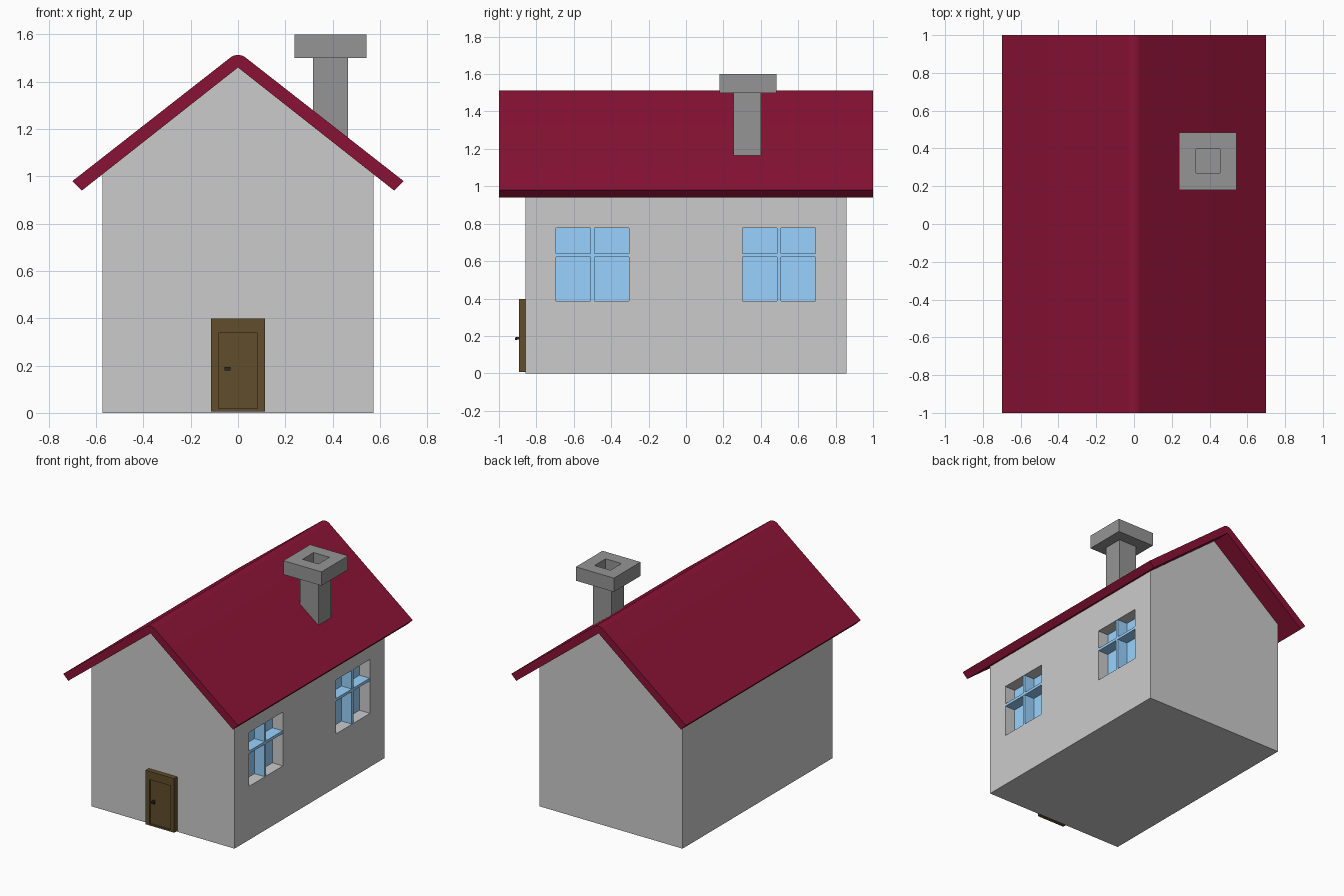
import bpy, bmesh, math

if "Cube" in bpy.data.objects:
    bpy.data.objects.remove(bpy.data.objects["Cube"])


def material(name, rgb):
    m = bpy.data.materials.new(name)
    m.diffuse_color = (*rgb, 1)
    m.use_nodes = True
    m.node_tree.nodes["Principled BSDF"].inputs["Base Color"].default_value = m.diffuse_color
    return m


RED = material("roof_red", (0.25, 0.006, 0.035))
BLUE = material("window_blue", (0.32, 0.65, 1.0))
BROWN = material("door_brown", (0.12, 0.075, 0.025))
BLACK = material("handle_dark", (0.03, 0.02, 0.015))
STONE = material("chimney_grey", (0.3, 0.3, 0.3))


def finish(name, bm, mat=None):
    bmesh.ops.recalc_face_normals(bm, faces=bm.faces)
    me = bpy.data.meshes.new(name)
    bm.to_mesh(me)
    bm.free()
    ob = bpy.data.objects.new(name, me)
    bpy.context.collection.objects.link(ob)
    if mat:
        me.materials.append(mat)
    return ob


def box(name, x, y, z, mat=None):
    bm = bmesh.new()
    bmesh.ops.create_cube(bm, size=1)
    for v in bm.verts:
        v.co = [r[0] + (c + 0.5) * (r[1] - r[0]) for c, r in zip(v.co, (x, y, z))]
    return finish(name, bm, mat)


def prism(name, profile, y0, y1, mat=None):
    """Extrude an x-z profile along y."""
    bm = bmesh.new()
    face = bm.faces.new([bm.verts.new((x, y0, z)) for x, z in profile])
    ext = bmesh.ops.extrude_face_region(bm, geom=[face])
    for v in ext["geom"]:
        if isinstance(v, bmesh.types.BMVert):
            v.co.y = y1
    return finish(name, bm, mat)


def cut(target, cutter):
    cutter.hide_render = True
    cutter.hide_viewport = False
    mod = target.modifiers.new("cut", 'BOOLEAN')
    mod.operation = 'DIFFERENCE'
    mod.solver = 'EXACT'
    mod.object = cutter
    bpy.context.view_layer.objects.active = target
    bpy.ops.object.modifier_apply(modifier=mod.name)
    bpy.data.objects.remove(cutter)


# Gabled walls
WX, WY, RIDGE = 0.573, 0.858, 1.46
SLOPE = 0.52 / 0.66
eave = RIDGE - SLOPE * WX
walls = prism("walls", [(-WX, 0), (WX, 0), (WX, eave), (0, RIDGE), (-WX, eave)], -WY, WY)

# Roof slab with a rounded ridge
T = 0.053
a = math.atan(SLOPE)
arc = [(T * math.sin(t), RIDGE + T * math.cos(t))
       for t in (a * (1 - i / 4) for i in range(9))]
roof = prism("roof", [(-0.66, 0.94), (0, RIDGE), (0.66, 0.94), (0.70, 0.98)]
             + arc + [(-0.70, 0.98)], -1, 1, RED)
bpy.ops.object.select_all(action='DESELECT')
roof.select_set(True)
bpy.context.view_layer.objects.active = roof
bpy.ops.object.shade_smooth_by_angle(angle=math.radians(25))

# Recessed windows on the right wall: pane and deep cross bars
D, H, B = 0.09, 0.195, 0.01
for side, cy in (("front", -0.5), ("back", 0.497)):
    cz, zb = 0.583, 0.632
    cut(walls, box("recess", (WX - D, WX + 0.1), (cy - H, cy + H), (cz - H, cz + H)))
    box(side + "_window_pane", (WX - D - 0.005, WX - D + 0.006),
        (cy - H, cy + H), (cz - H, cz + H), BLUE)
    box(side + "_window_upright", (WX - D, WX - 0.004), (cy - B, cy + B),
        (cz - H, cz + H), BLUE)
    box(side + "_window_crossbar", (WX - D, WX - 0.002), (cy - H, cy + H),
        (zb - B, zb + B), BLUE)

# Door with a shallow sunken panel
door = box("door", (-0.114, 0.114), (-0.893, -WY + 0.005), (0.006, 0.398), BROWN)
cut(door, box("panel_cut", (-0.083, 0.083), (-0.95, -0.884), (0.018, 0.338)))

# Door handle: stem and lever
box("handle_stem", (-0.058, -0.046), (-0.908, -0.88), (0.181, 0.195), BLACK)
box("handle_lever", (-0.058, -0.032), (-0.914, -0.904), (0.179, 0.193), BLACK)

# Chimney shaft and hollow cap
box("chimney_shaft", (0.318, 0.465), (0.255, 0.40), (1.15, 1.51), STONE)
cap = box("chimney_cap", (0.238, 0.543), (0.18, 0.485), (1.50, 1.60), STONE)
cut(cap, box("flue_cut", (0.328, 0.455), (0.27, 0.397), (1.515, 1.7)))
